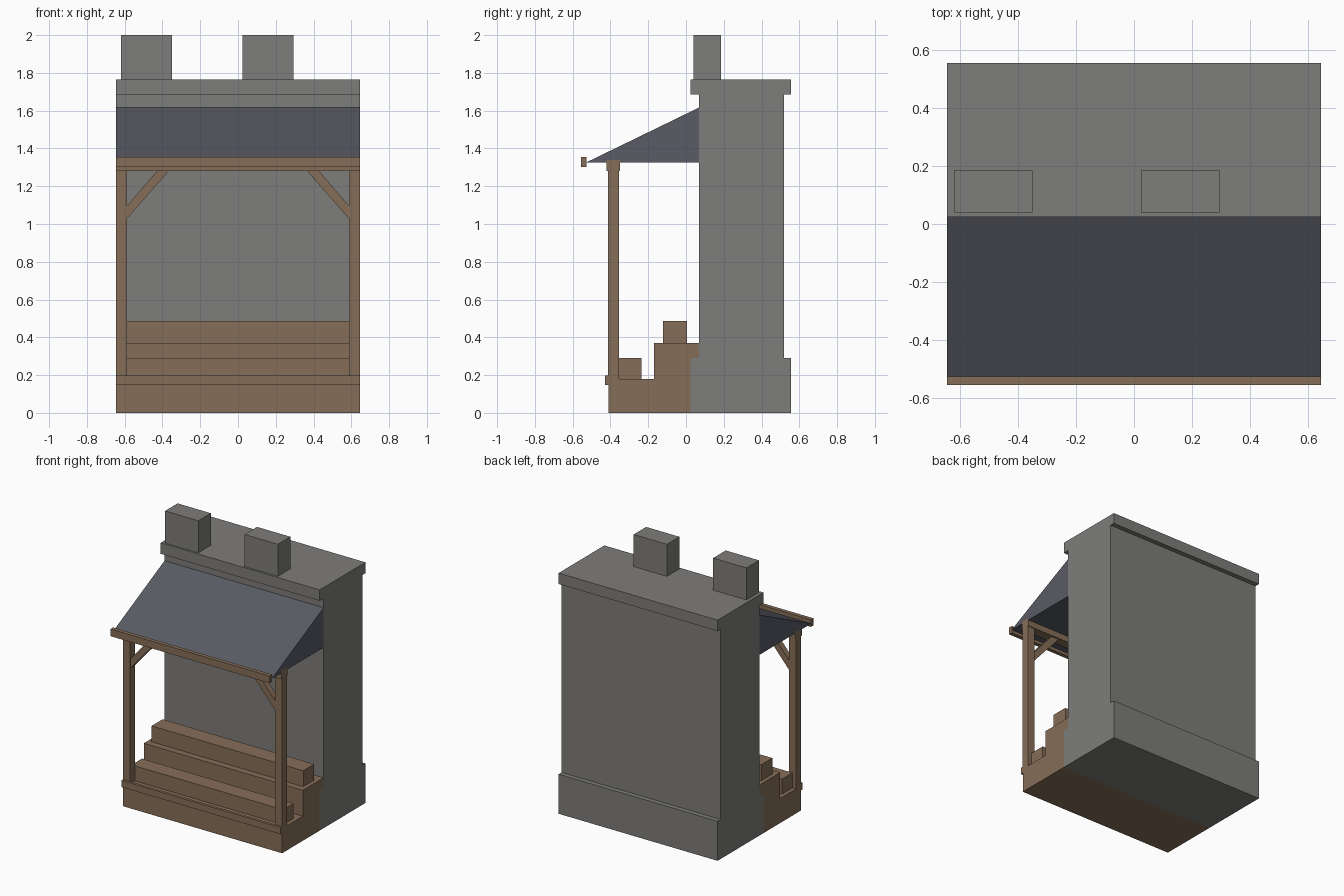
import bpy, bmesh

if "Cube" in bpy.data.objects:
    bpy.data.objects.remove(bpy.data.objects["Cube"])


def material(name, r, g, b):
    m = bpy.data.materials.new(name)
    m.diffuse_color = (r, g, b, 1)
    m.use_nodes = True
    m.node_tree.nodes["Principled BSDF"].inputs["Base Color"].default_value = m.diffuse_color
    return m


STONE = material("grey stone", 0.207, 0.205, 0.198)
WOOD = material("brown wood", 0.238, 0.155, 0.098)
ROOF = material("slate roof", 0.100, 0.104, 0.128)
W = 0.645  # half width of the stall


def prism(name, pts, lo, hi, mat, axis="x"):
    """Extrude a closed profile along x (points are y,z) or y (points are x,z)."""
    def place(p, d):
        return (d, p[0], p[1]) if axis == "x" else (p[0], d, p[1])
    bm = bmesh.new()
    a = [bm.verts.new(place(p, lo)) for p in pts]
    b = [bm.verts.new(place(p, hi)) for p in pts]
    bm.faces.new(a)
    bm.faces.new(b[::-1])
    n = len(pts)
    for i in range(n):
        j = (i + 1) % n
        bm.faces.new((a[i], b[i], b[j], a[j]))
    bmesh.ops.recalc_face_normals(bm, faces=bm.faces)
    me = bpy.data.meshes.new(name)
    bm.to_mesh(me)
    bm.free()
    me.materials.append(mat)
    ob = bpy.data.objects.new(name, me)
    bpy.context.collection.objects.link(ob)
    return ob


def box(name, x0, x1, y0, y1, z0, z1, mat):
    return prism(name, [(y0, z0), (y1, z0), (y1, z1), (y0, z1)], x0, x1, mat)


# Stone wall with projecting plinth and cap, as one profile
prism("stone_wall", [(0.025, 0), (0.555, 0), (0.555, 0.29), (0.52, 0.29),
                     (0.52, 1.685), (0.555, 1.685), (0.555, 1.765),
                     (0.025, 1.765), (0.025, 1.685), (0.07, 1.685),
                     (0.07, 0.29), (0.025, 0.29)], -W, W, STONE)

# Chimney blocks
for i, x in enumerate((-0.62, 0.025)):
    box(f"chimney_{i + 1}", x, x + 0.27, 0.04, 0.185, 1.765, 2.0, STONE)

# Stepped wooden platform
prism("wood_platform", [(-0.41, 0), (0.025, 0), (0.025, 0.29), (0.07, 0.29),
                        (0.07, 0.37), (-0.17, 0.37), (-0.17, 0.18),
                        (-0.41, 0.18)], -W, W, WOOD)
box("lower_shelf", -0.615, 0.615, -0.355, -0.235, 0.18, 0.29, WOOD)
box("upper_shelf", -0.615, 0.615, -0.122, 0.005, 0.37, 0.487, WOOD)
box("front_rail", -W, W, -0.43, -0.41, 0.148, 0.197, WOOD)

# Posts and slanted braces on both sides
for side, s in (("left", -1), ("right", 1)):
    x0, x1 = sorted((s * W, s * 0.587))
    box(side + "_post", x0, x1, -0.412, -0.355, 0.18, 1.28, WOOD)
    prism(side + "_brace", [(s * 0.587, 1.028), (s * 0.587, 1.097),
                            (s * 0.43, 1.28), (s * 0.367, 1.28)],
          -0.405, -0.362, WOOD, "y")

# Cross beam, canopy roof and its front fascia
box("cross_beam", -W, W, -0.42, -0.35, 1.28, 1.34, WOOD)
prism("canopy_roof", [(-0.53, 1.325), (0.07, 1.325), (0.07, 1.617)], -W, W, ROOF)
box("roof_fascia", -W, W, -0.555, -0.526, 1.302, 1.355, WOOD)
